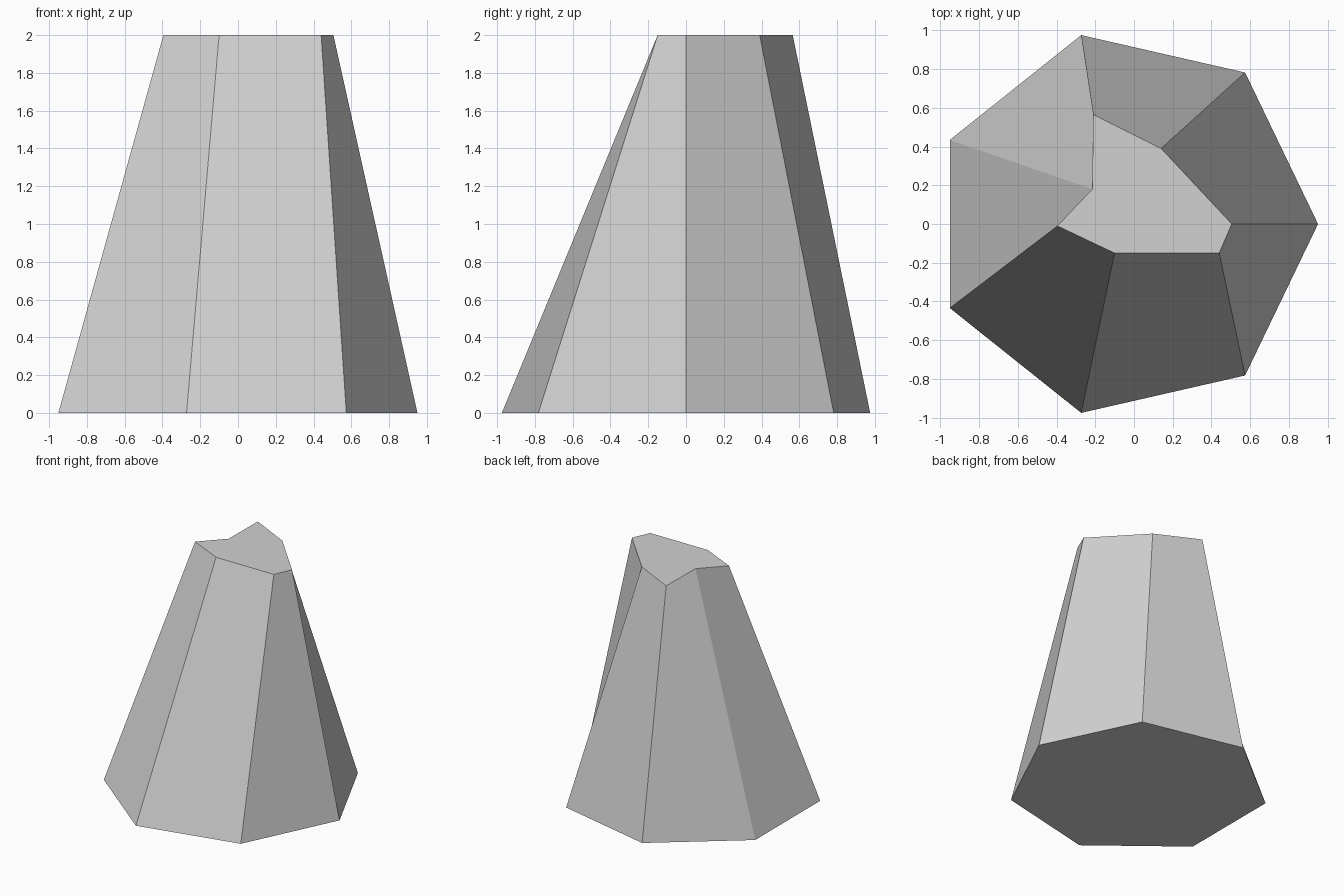
import bpy
import bmesh
from math import cos, sin, tau

# Remove the default cube
cube = bpy.data.objects.get("Cube")
if cube:
    bpy.data.objects.remove(cube, do_unlink=True)

HEIGHT = 2.0
SIDES = 7

# Plain stone grey
grey = bpy.data.materials.new("stone_grey")
grey.use_nodes = True
colour = (0.64, 0.64, 0.64, 1.0)
grey.diffuse_color = colour
grey.node_tree.nodes["Principled BSDF"].inputs["Base Color"].default_value = colour

# Regular seven-sided foot, and an irregular broken-off top outline
foot = [(-0.05 + cos(tau * i / SIDES), sin(tau * i / SIDES)) for i in range(SIDES)]
rim = [(0.505, 0.0), (0.14, 0.39), (-0.21, 0.565), (-0.215, 0.18),
       (-0.395, -0.01), (-0.10, -0.15), (0.44, -0.15)]

# Tapered rock: matching loops joined by flat sides
bm = bmesh.new()
low = [bm.verts.new((x, y, 0.0)) for x, y in foot]
high = [bm.verts.new((x, y, HEIGHT)) for x, y in rim]
bm.faces.new(low[::-1])
bm.faces.new(high)
for i in range(SIDES):
    j = (i + 1) % SIDES
    bm.faces.new((low[i], low[j], high[j], high[i]))

mesh = bpy.data.meshes.new("rock_pillar")
bm.to_mesh(mesh)
bm.free()
mesh.materials.append(grey)
rock = bpy.data.objects.new("rock_pillar", mesh)
bpy.context.collection.objects.link(rock)
